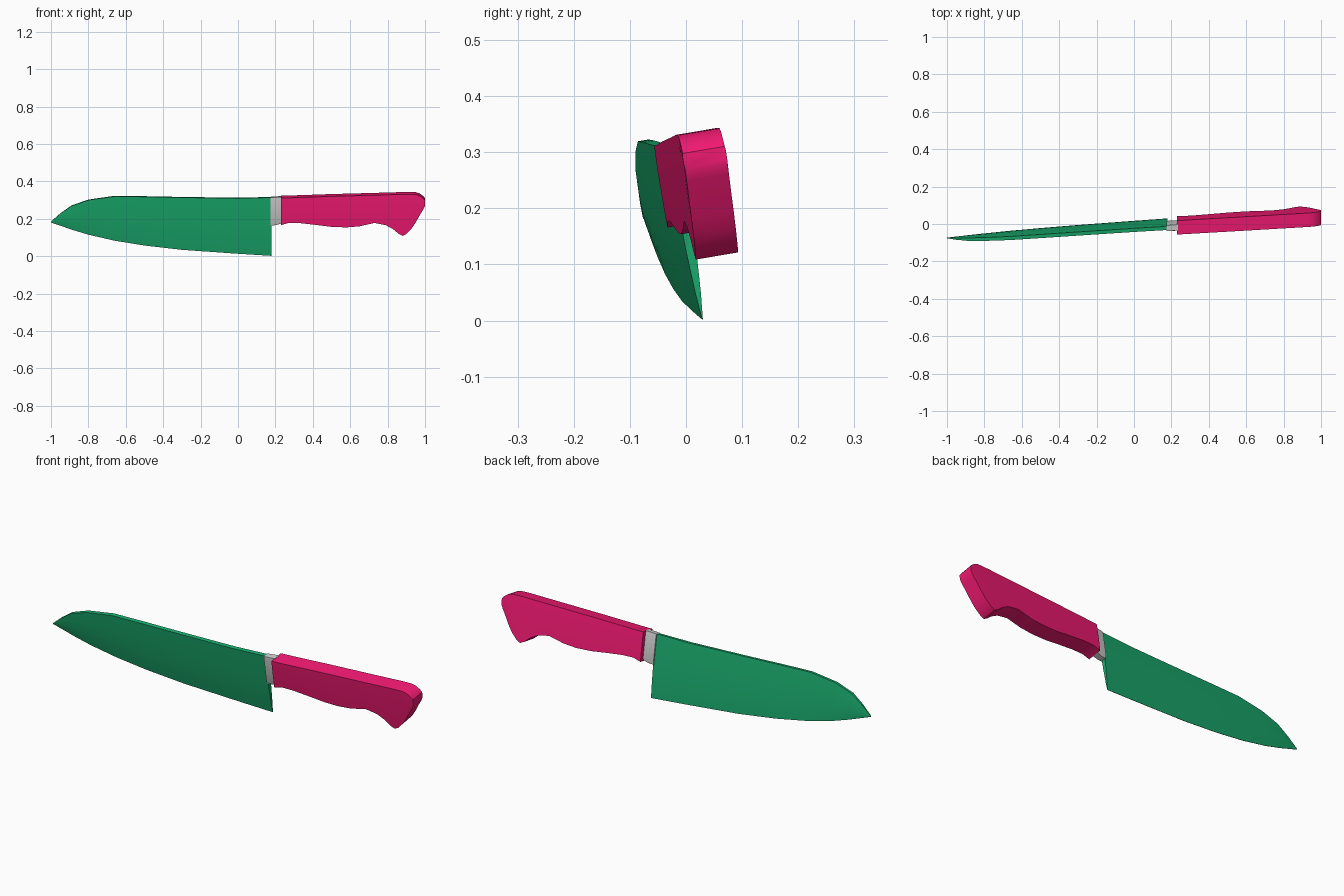
import bpy, bmesh, math

SLOPE, LEAN, OFFSET = 0.063, 0.165, 0.0185   # resting yaw, roll and shift of the knife


def place(x, t, z):
    """Map knife coordinates (length, thickness, height) to the resting pose."""
    return (x, OFFSET + SLOPE * x - LEAN * z + 0.985 * t, z + LEAN * t)


def loft(name, stations, section, color=None):
    """Skin stations (x, top, bottom, half_thickness) with a mirrored section
    of (fraction down from top, thickness factor)."""
    ring = section + [(u, -w) for u, w in reversed(section)]
    bm = bmesh.new()
    rings = [[bm.verts.new(place(x, w * h, top + (bot - top) * u)) for u, w in ring]
             for x, top, bot, h in stations]
    n = len(ring)
    for a, b in zip(rings, rings[1:]):
        for i in range(n):
            j = (i + 1) % n
            bm.faces.new((a[i], a[j], b[j], b[i]))
    bm.faces.new(rings[0])
    bm.faces.new(rings[-1][::-1])
    bmesh.ops.recalc_face_normals(bm, faces=bm.faces)
    mesh = bpy.data.meshes.new(name)
    bm.to_mesh(mesh)
    bm.free()
    obj = bpy.data.objects.new(name, mesh)
    bpy.context.collection.objects.link(obj)
    if color:
        mat = bpy.data.materials.new(name + "_color")
        mat.diffuse_color = color
        mesh.materials.append(mat)
    bpy.ops.object.select_all(action='DESELECT')
    obj.select_set(True)
    bpy.context.view_layer.objects.active = obj
    bpy.ops.object.shade_smooth_by_angle(angle=math.radians(35))
    return obj


# Blade: flat spine, thin cutting edge
loft("blade", [
    (-1.0, 0.185, 0.180, 0.002), (-0.95, 0.228, 0.163, 0.006),
    (-0.89, 0.270, 0.142, 0.009), (-0.80, 0.301, 0.115, 0.010),
    (-0.66, 0.321, 0.083, 0.011), (-0.50, 0.319, 0.057, 0.011),
    (-0.30, 0.315, 0.034, 0.011), (0.0, 0.311, 0.013, 0.011),
    (0.178, 0.315, 0.002, 0.011)],
    [(0, 0.9), (0.3, 1), (0.6, 0.85), (0.85, 0.45), (1, 0.06)],
    (0.01, 0.40, 0.15, 1))

# Bolster: narrow collar between blade and handle
loft("bolster", [(0.174, 0.315, 0.166, 0.017), (0.2, 0.317, 0.168, 0.018),
                 (0.235, 0.319, 0.178, 0.019)],
     [(0, 0.85), (0.1, 1), (0.9, 1), (1, 0.8)])

# Handle: flat-sided grip with a finger swell and hooked butt
loft("handle", [
    (0.23, 0.317, 0.172, 0.039), (0.27, 0.318, 0.184, 0.039),
    (0.33, 0.320, 0.183, 0.039), (0.42, 0.323, 0.173, 0.039),
    (0.50, 0.326, 0.163, 0.039), (0.58, 0.328, 0.160, 0.039),
    (0.65, 0.330, 0.166, 0.039), (0.73, 0.332, 0.184, 0.039),
    (0.79, 0.334, 0.172, 0.039), (0.83, 0.335, 0.150, 0.039),
    (0.86, 0.336, 0.125, 0.039), (0.88, 0.337, 0.115, 0.039),
    (0.90, 0.337, 0.125, 0.039), (0.93, 0.337, 0.156, 0.039),
    (0.95, 0.336, 0.186, 0.039), (0.97, 0.330, 0.222, 0.039),
    (0.99, 0.316, 0.255, 0.039), (1.0, 0.304, 0.275, 0.039)],
    [(0, 0.97), (0.25, 1), (0.75, 1), (1, 0.98)],
    (0.90, 0.01, 0.17, 1))
